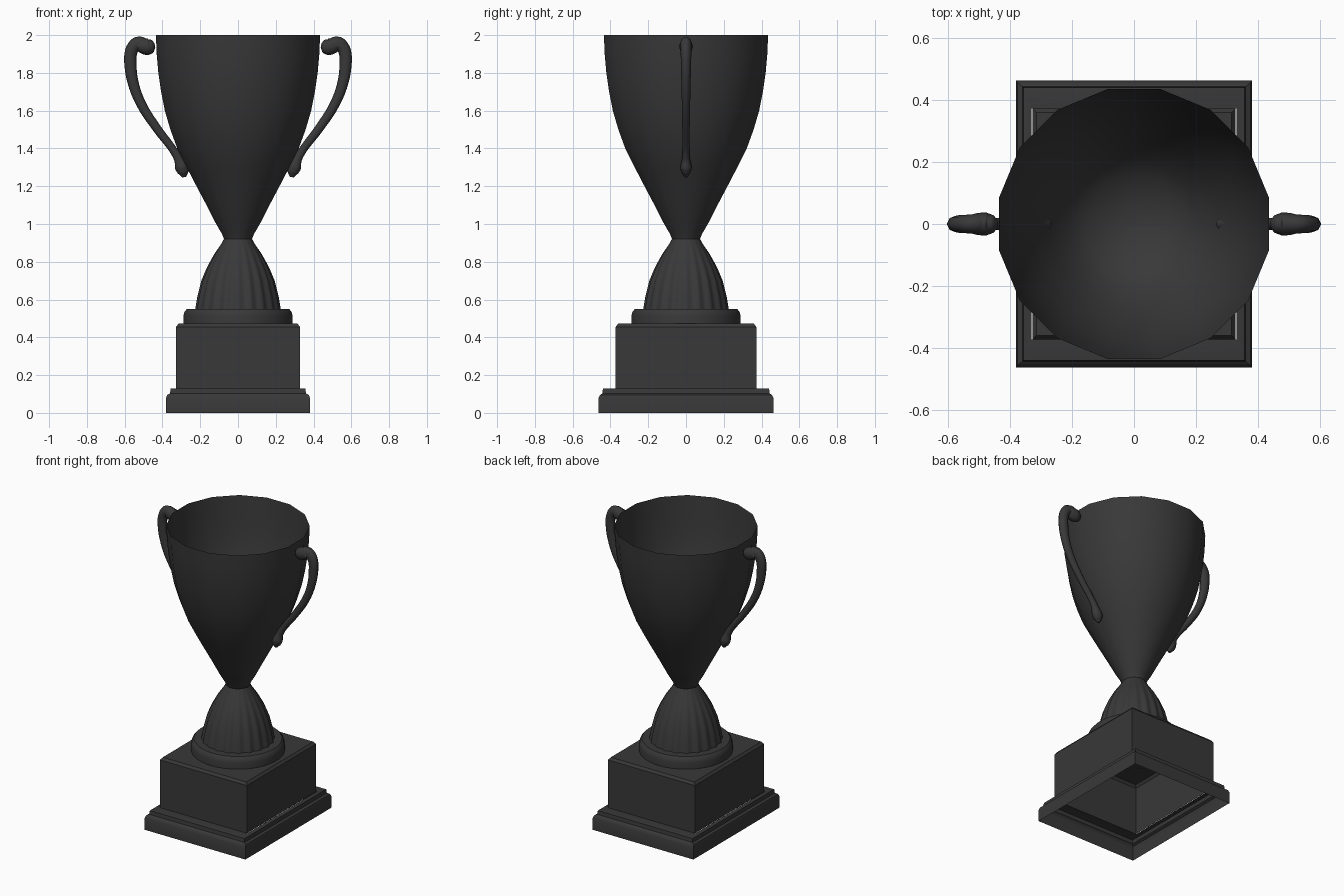
import bpy, bmesh, math

if "Cube" in bpy.data.objects:
    bpy.data.objects.remove(bpy.data.objects["Cube"])

dark = bpy.data.materials.new("dark_metal")
dark.diffuse_color = (0.04, 0.04, 0.04, 1)
dark.use_nodes = True
dark.node_tree.nodes["Principled BSDF"].inputs["Base Color"].default_value = dark.diffuse_color


def loft(name, rings, cap_end=False, angle=35, inward=False):
    """Skin a stack of closed point rings, listed from bottom to top."""
    bm = bmesh.new()
    rows = [[bm.verts.new(p) for p in ring] for ring in rings]
    n = len(rows[0])
    for a, b in zip(rows, rows[1:]):
        for i in range(n):
            j = (i + 1) % n
            bm.faces.new((a[i], a[j], b[j], b[i]))
    if cap_end:
        bm.faces.new(rows[-1])
    if inward:
        bmesh.ops.reverse_faces(bm, faces=bm.faces[:])
    me = bpy.data.meshes.new(name)
    bm.to_mesh(me)
    bm.free()
    return finish(bpy.data.objects.new(name, me), angle)


def finish(ob, angle):
    bpy.context.collection.objects.link(ob)
    ob.data.materials.append(dark)
    if ob.type == 'MESH':
        bpy.ops.object.select_all(action='DESELECT')
        bpy.context.view_layer.objects.active = ob
        ob.select_set(True)
        bpy.ops.object.shade_smooth_by_angle(angle=math.radians(angle))
    return ob


def circle(r, z, n, flute=0.0, count=20):
    pts = []
    for i in range(n):
        a = 2 * math.pi * (i + 0.5) / n
        rr = r * (1 + flute * math.cos(count * a))
        pts.append((rr * math.cos(a), rr * math.sin(a), z))
    return pts


def rect(x, y, z):
    return [(-x, -y, z), (x, -y, z), (x, y, z), (-x, y, z)]


# stepped base moulding, hollow underneath
loft("base_moulding", [rect(*p) for p in [
    (.38, .463, 0), (.38, .463, .08), (.375, .455, .095), (.36, .443, .103),
    (.357, .44, .128), (.35, .43, .13), (.33, .372, .13)]])

# rectangular plinth with a small bevelled top
loft("plinth", [rect(*p) for p in [
    (.328, .372, .13), (.328, .372, .455), (.315, .36, .472)]], cap_end=True, angle=20)

# round collar on the plinth
loft("collar", [circle(r, z, 32) for r, z in [
    (.29, .47), (.29, .515), (.285, .535), (.272, .55), (.21, .55)]])

# fluted foot, flutes fading towards the neck
loft("fluted_foot", [circle(r, z, 120, f) for r, z, f in [
    (.222, .548, .025), (.21, .62, .025), (.19, .70, .025), (.162, .77, .02),
    (.125, .84, .012), (.088, .895, .004), (.075, .92, 0)]], angle=60)

# sixteen-sided bowl
outer = [(.075, .92), (.088, .95), (.118, 1.0), (.17, 1.1), (.224, 1.2),
         (.277, 1.3), (.328, 1.4), (.365, 1.5), (.395, 1.6), (.415, 1.7),
         (.43, 1.8), (.439, 1.9), (.443, 2.0)]
loft("bowl", [circle(r, z, 16) for r, z in outer])

# bowl lining with a rounded bottom
lining = [(.04, 1.122), (.1, 1.135), (.16, 1.165), (.21, 1.205)]
lining = [(.001, 1.12)] + lining + [(r - .006, z) for r, z in outer[5:-1]] + [(.443, 2.0)]
loft("bowl_lining", [circle(r, z, 16) for r, z in lining], inward=True, angle=50)

# tapered scroll handles: x, z, thickness radius
path = [(.440, 1.945, .012), (.452, 1.943, .033), (.478, 1.938, .044),
        (.503, 1.945, .042), (.525, 1.957, .036), (.553, 1.938, .034),
        (.568, 1.90, .033), (.569, 1.84, .032), (.557, 1.755, .029),
        (.515, 1.64, .026), (.425, 1.50, .023), (.345, 1.395, .021),
        (.315, 1.345, .024), (.298, 1.30, .036), (.290, 1.275, .030),
        (.285, 1.248, .010)]
for side, label in ((1, "right"), (-1, "left")):
    cu = bpy.data.curves.new(label + "_handle", 'CURVE')
    cu.dimensions = '3D'
    cu.bevel_depth = 1.0
    cu.bevel_resolution = 2
    cu.use_fill_caps = True
    sp = cu.splines.new('BEZIER')
    sp.resolution_u = 4
    sp.bezier_points.add(len(path) - 1)
    for bp, (x, z, r) in zip(sp.bezier_points, path):
        bp.co = (side * x, 0, z)
        bp.radius = r
        bp.handle_left_type = bp.handle_right_type = 'AUTO'
    handle = finish(bpy.data.objects.new(label + "_handle", cu), 60)
    handle.scale.y = 0.85
